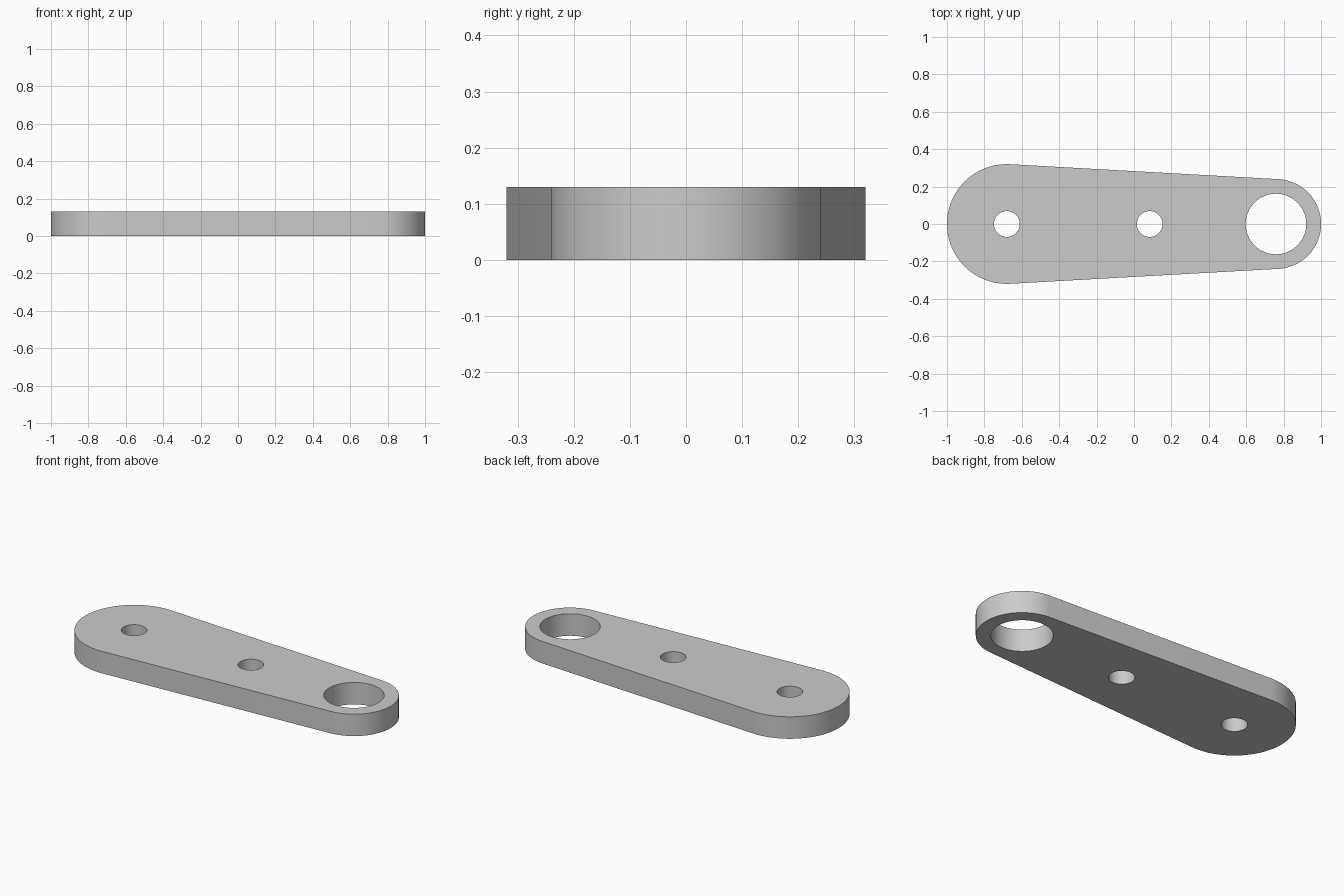
import bpy, bmesh, math

if "Cube" in bpy.data.objects:
    bpy.data.objects.remove(bpy.data.objects["Cube"])

HEIGHT = 0.13
BIG_X, BIG_R = -0.68, 0.32
SMALL_X, SMALL_R = 0.76, 0.24
HOLES = [(-0.68, 0.069), (0.084, 0.069), (0.759, 0.162)]


def arc(cx, r, start, end, n):
    return [(cx + r * math.cos(start + (end - start) * i / n),
             r * math.sin(start + (end - start) * i / n)) for i in range(n + 1)]


# Outline: two round ends joined by tangent sides
t = math.acos((BIG_R - SMALL_R) / (SMALL_X - BIG_X))
outline = arc(SMALL_X, SMALL_R, -t, t, 48) + arc(BIG_X, BIG_R, t, 2 * math.pi - t, 48)
loops = [outline] + [arc(x, r, 0, 2 * math.pi, 64)[:-1] for x, r in HOLES]

# Fill the outline around the holes, then extrude to thickness
bm = bmesh.new()
for pts in loops:
    vs = [bm.verts.new((x, y, 0)) for x, y in pts]
    for a, b in zip(vs, vs[1:] + vs[:1]):
        bm.edges.new((a, b))
bmesh.ops.triangle_fill(bm, use_beauty=True, use_dissolve=False, edges=bm.edges[:])
new = bmesh.ops.extrude_face_region(bm, geom=bm.faces[:], use_keep_orig=True)["geom"]
bmesh.ops.translate(bm, vec=(0, 0, HEIGHT),
                    verts=[g for g in new if isinstance(g, bmesh.types.BMVert)])
bmesh.ops.recalc_face_normals(bm, faces=bm.faces[:])

mesh = bpy.data.meshes.new("link_plate")
bm.to_mesh(mesh)
bm.free()
plate = bpy.data.objects.new("link_plate", mesh)
bpy.context.collection.objects.link(plate)

# Plain grey metal
grey = bpy.data.materials.new("grey")
grey.diffuse_color = (0.6, 0.6, 0.6, 1)
grey.use_nodes = True
grey.node_tree.nodes["Principled BSDF"].inputs["Base Color"].default_value = grey.diffuse_color
mesh.materials.append(grey)

bpy.context.view_layer.objects.active = plate
plate.select_set(True)
bpy.ops.object.shade_smooth_by_angle(angle=math.radians(30))
